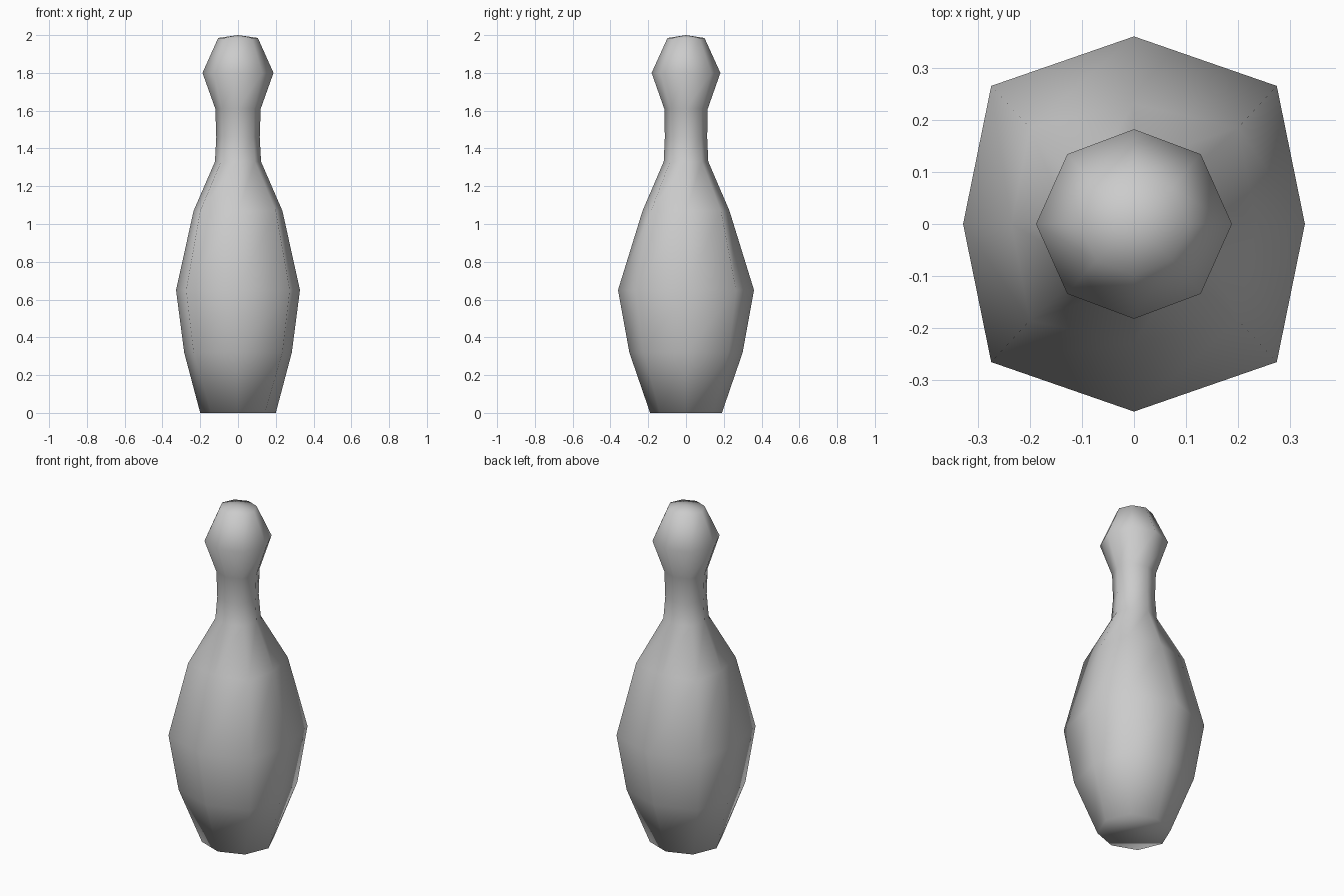
import bpy, bmesh

if "Cube" in bpy.data.objects:
    bpy.data.objects.remove(bpy.data.objects["Cube"])

# Eight-sided rings: height, half width x, half depth y, corner x, corner y
RINGS = [
    (0.00, 0.20, 0.19, 0.142, 0.138),
    (0.32, 0.285, 0.30, 0.235, 0.225),
    (0.65, 0.328, 0.36, 0.274, 0.265),
    (1.07, 0.235, 0.23, 0.20, 0.185),
    (1.33, 0.122, 0.118, 0.09, 0.085),
    (1.46, 0.115, 0.112, 0.081, 0.08),
    (1.61, 0.12, 0.115, 0.085, 0.083),
    (1.80, 0.188, 0.182, 0.128, 0.134),
    (1.985, 0.105, 0.098, 0.073, 0.07),
]


def add_ring(bm, z, a, b, cx, cy):
    pts = [(a, 0), (cx, cy), (0, b), (-cx, cy), (-a, 0), (-cx, -cy), (0, -b), (cx, -cy)]
    return [bm.verts.new((x, y, z)) for x, y in pts]


bm = bmesh.new()
rings = [add_ring(bm, *r) for r in RINGS]

# Side walls
for low, high in zip(rings, rings[1:]):
    for i in range(8):
        j = (i + 1) % 8
        bm.faces.new((low[i], low[j], high[j], high[i]))

# Flat base and shallow pointed crown
bm.faces.new(rings[0][::-1])
apex = bm.verts.new((0, 0, 2.0))
for i in range(8):
    bm.faces.new((rings[-1][i], rings[-1][(i + 1) % 8], apex))

for f in bm.faces:
    f.smooth = True
bmesh.ops.recalc_face_normals(bm, faces=bm.faces)
mesh = bpy.data.meshes.new("bowling_pin")
bm.to_mesh(mesh)
bm.free()
pin = bpy.data.objects.new("bowling_pin", mesh)
bpy.context.collection.objects.link(pin)
